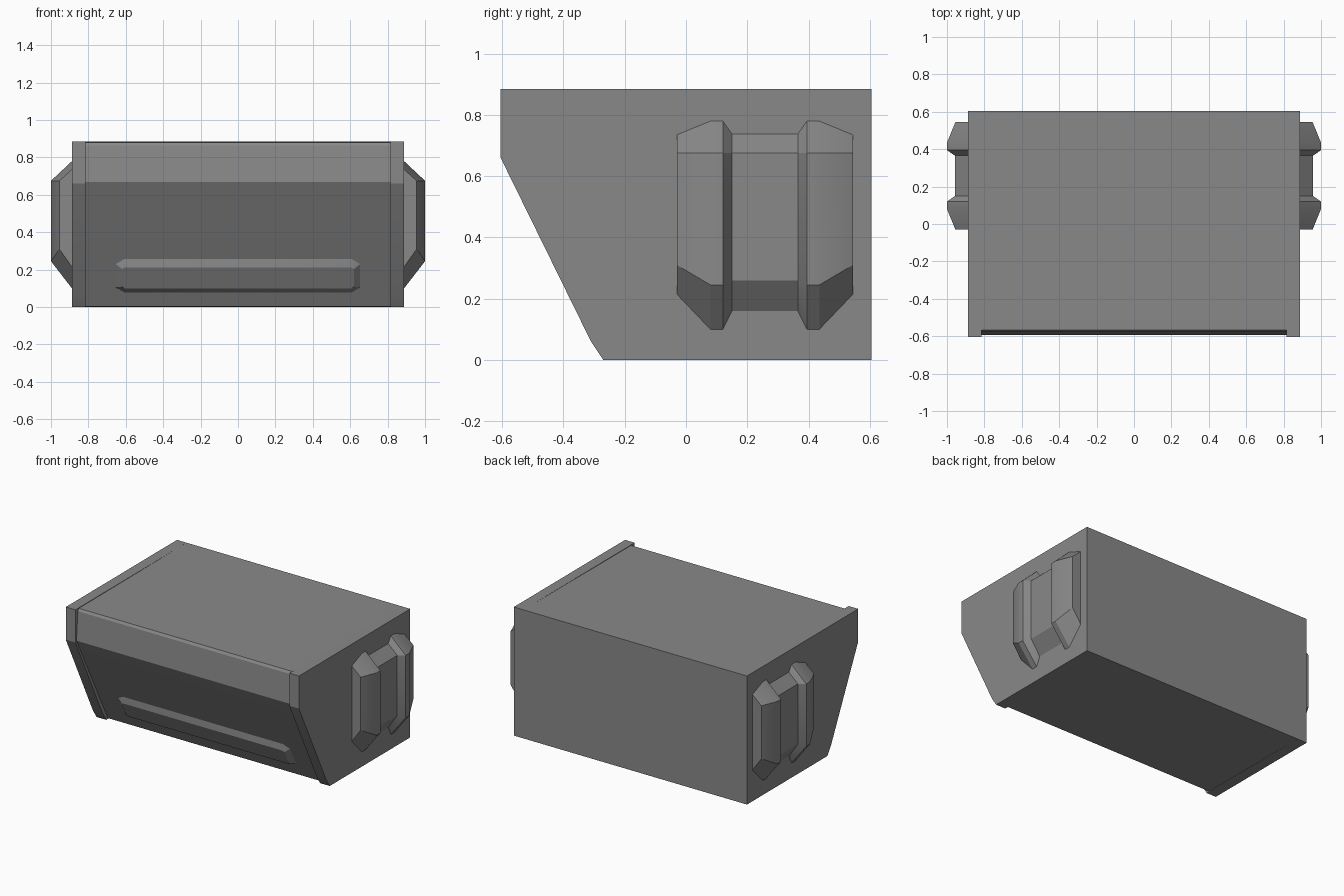
import bpy
import bmesh
import math

cube = bpy.data.objects.get("Cube")
if cube:
    bpy.data.objects.remove(cube, do_unlink=True)

GREY = (0.25, 0.25, 0.25, 1)
metal = bpy.data.materials.new("grey metal")
metal.use_nodes = True
metal.diffuse_color = GREY
metal.node_tree.nodes["Principled BSDF"].inputs["Base Color"].default_value = GREY


def loft(name, sections, mirror=False):
    """Skin matching closed cross-sections and cap both ends."""
    bm = bmesh.new()
    rings = [[bm.verts.new(p) for p in ring] for ring in sections]
    for a, b in zip(rings, rings[1:]):
        for i in range(len(a)):
            j = (i + 1) % len(a)
            bm.faces.new((a[i], a[j], b[j], b[i]))
    bm.faces.new(rings[0])
    bm.faces.new(rings[-1])
    bmesh.ops.recalc_face_normals(bm, faces=bm.faces)
    mesh = bpy.data.meshes.new(name)
    bm.to_mesh(mesh)
    bm.free()
    mesh.materials.append(metal)
    obj = bpy.data.objects.new(name, mesh)
    bpy.context.collection.objects.link(obj)
    if mirror:
        obj.modifiers.new("Mirror", "MIRROR")
    bpy.ops.object.select_all(action="DESELECT")
    bpy.context.view_layer.objects.active = obj
    obj.select_set(True)
    bpy.ops.object.shade_smooth_by_angle(angle=math.radians(25))
    return obj


def extrude_x(profile, x0, x1):
    return [[(x, y, z) for y, z in profile] for x in (x0, x1)]


# Main body, set slightly behind the front edges of the end plates
BACK, TOP = 0.605, 0.885
body = [(BACK, 0), (BACK, TOP), (-0.567, TOP - 0.004), (-0.578, 0.865),
        (-0.593, 0.668), (-0.285, 0.07), (-0.25, 0.004)]
loft("body", extrude_x(body, -0.82, 0.82))

# End plates
plate = [(BACK, 0), (BACK, TOP), (-BACK, TOP), (-BACK, 0.66),
         (-0.31, 0.06), (-0.27, 0)]
loft("end_plates", extrude_x(plate, 0.815, 0.888), mirror=True)


# Raised bar with clipped corners on the sloping front
def front_ring(half_x, low, high, clip, lift):
    outline = [(half_x - clip, high), (half_x, high - clip * 0.6),
               (half_x, low + clip * 0.6), (half_x - clip, low)]
    outline += [(-x, z) for x, z in reversed(outline)]
    slope = (0.593 - 0.285) / (0.668 - 0.07)
    return [(x, -0.285 - (z - 0.07) * slope - lift, z) for x, z in outline]


loft("front_bar", [front_ring(0.66, 0.075, 0.265, 0.05, -0.005),
                   front_ring(0.62, 0.10, 0.212, 0.015, 0.026)])


# Side handles: two flared ribs joined by a flat bar
def handle_section(y, x, base_low, low, base_high):
    return [(0.88, y, base_low), (0.888, y, base_low), (x, y, low),
            (x, y, 0.675), (0.888, y, base_high), (0.88, y, base_high)]


rib = [(-0.03, 0.955, 0.215, 0.31, 0.735), (0.08, 1.0, 0.10, 0.245, 0.78),
       (0.12, 1.0, 0.10, 0.245, 0.78), (0.15, 0.957, 0.16, 0.26, 0.738)]
MIDDLE = 0.2575
far_rib = [(2 * MIDDLE - s[0], *s[1:]) for s in reversed(rib)]
loft("side_handles", [handle_section(*s) for s in rib + far_rib], mirror=True)
